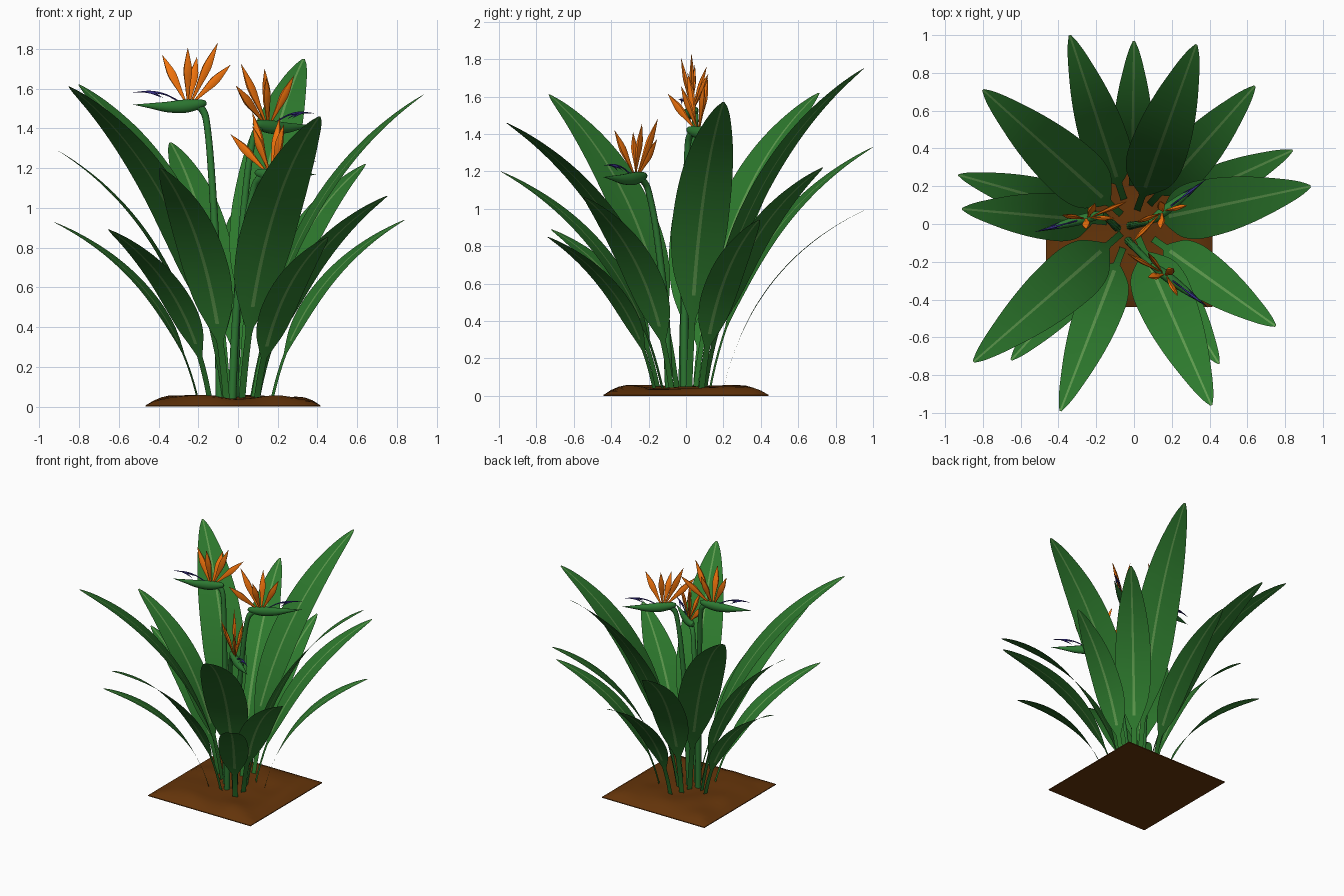
import bpy, bmesh, math
from mathutils import Vector, noise

if "Cube" in bpy.data.objects:
    bpy.data.objects.remove(bpy.data.objects["Cube"])


def material(name, rgb):
    m = bpy.data.materials.new(name)
    m.diffuse_color = (*rgb, 1)
    m.use_nodes = True
    m.node_tree.nodes["Principled BSDF"].inputs["Base Color"].default_value = m.diffuse_color
    return m


LEAF = material("leaf_green", (0.026, 0.19, 0.026))
RIB = material("midrib_green", (0.11, 0.32, 0.075))
STEM = material("stem_green", (0.026, 0.19, 0.032))
ORANGE = material("petal_orange", (0.97, 0.19, 0.004))
VIOLET = material("tongue_violet", (0.04, 0.03, 0.26))
SOIL = material("soil_brown", (0.13, 0.035, 0.003))
UP = Vector((0, 0, 1))


def finish(bm, name, mats, angle=50):
    bmesh.ops.recalc_face_normals(bm, faces=bm.faces)
    me = bpy.data.meshes.new(name)
    bm.to_mesh(me)
    bm.free()
    for m in mats:
        me.materials.append(m)
    ob = bpy.data.objects.new(name, me)
    bpy.context.collection.objects.link(ob)
    bpy.ops.object.select_all(action='DESELECT')
    ob.select_set(True)
    bpy.context.view_layer.objects.active = ob
    bpy.ops.object.shade_smooth_by_angle(angle=math.radians(angle))
    return ob


def smooth_path(keys, per=5):
    # Catmull-Rom through keys; each key is a position plus two radii
    out = []
    for i in range(len(keys) - 1):
        a, b = keys[max(i - 1, 0)], keys[i]
        c, d = keys[i + 1], keys[min(i + 2, len(keys) - 1)]
        for j in range(per):
            t = j / per
            out.append([0.5 * (2 * q + (r - p) * t + (2 * p - 5 * q + 4 * r - s) * t * t
                               + (3 * q - p - 3 * r + s) * t ** 3)
                        for p, q, r, s in zip(a, b, c, d)])
    return out + [list(keys[-1])]


def loft(bm, keys, side, n=10, per=5):
    # closed elliptical tube: key = (x, y, z, radius along side, radius across)
    path = smooth_path(keys, per)
    pts = [Vector(k[:3]) for k in path]
    rings = []
    for i, k in enumerate(path):
        tan = (pts[min(i + 1, len(pts) - 1)] - pts[max(i - 1, 0)]).normalized()
        nor = side.cross(tan).normalized()
        rs, rn = max(k[3], 0.0008), max(k[4], 0.0008)
        rings.append([bm.verts.new(pts[i] + side * rs * math.cos(a) + nor * rn * math.sin(a))
                      for a in (2 * math.pi * j / n for j in range(n))])
    for r, s in zip(rings, rings[1:]):
        for j in range(n):
            bm.faces.new((r[j], r[(j + 1) % n], s[(j + 1) % n], s[j]))
    bm.faces.new(rings[0])
    bm.faces.new(rings[-1])


# Soil slab with gently lumpy top
bm = bmesh.new()
bmesh.ops.create_grid(bm, x_segments=22, y_segments=22, size=0.44)
for v in bm.verts:
    edge = min(1, (0.44 - max(abs(v.co.x), abs(v.co.y))) / 0.14)
    lump = noise.noise(Vector((v.co.x * 5, v.co.y * 5, 0.3))) * 0.018
    v.co.z = 0.006 + edge * (2 - edge) * (0.042 + lump)
    v.co.x -= 0.025
rim = [e for e in bm.edges if e.is_boundary]
ext = bmesh.ops.extrude_edge_only(bm, edges=rim)["geom"]
for v in ext:
    if isinstance(v, bmesh.types.BMVert):
        v.co.z = 0
bmesh.ops.holes_fill(bm, edges=[e for e in bm.edges if e.is_boundary], sides=0)
finish(bm, "soil", [SOIL])

# Blade outline: position along the leaf, share of full width
OUTLINE = smooth_path([(0, 0), (0.15, 0), (0.23, 0.36), (0.32, 0.78), (0.42, 0.97), (0.52, 1),
                       (0.65, 0.93), (0.78, 0.74), (0.9, 0.45), (0.965, 0.23), (1, 0.04)], 4)


# Leaves: arching ribbons, nearly flat, with a pale midrib
def leaf(name, tip, base_r, width):
    tip = Vector(tip)
    centre = Vector((-0.01, 0, 0.035))
    out = Vector((tip.x - centre.x, tip.y, 0)).normalized()
    side = out.cross(UP)
    p0 = centre + out * base_r
    p1 = p0 + (tip - p0) * 0.2
    p1.z = p0.z + 0.7 * (tip.z - p0.z)
    bm = bmesh.new()
    rows = []
    for t, blade in OUTLINE:
        p = p0 * (1 - t) ** 2 + p1 * 2 * t * (1 - t) + tip * t * t
        tan = ((p1 - p0) * (1 - t) + (tip - p1) * t).normalized()
        nor = side.cross(tan)
        w = max(0.018 if t < 0.5 else 0.006, width / 2 * blade)
        rib = min(0.012 * (1 - 0.6 * t), w * 0.6)
        rows.append([bm.verts.new(p + side * x + nor * abs(x) * 0.03) for x in
                     (-w, -(w + rib) / 2, -rib, rib, (w + rib) / 2, w)])
    for i, (a, b) in enumerate(zip(rows, rows[1:])):
        for j in range(5):
            f = bm.faces.new((a[j], a[j + 1], b[j + 1], b[j]))
            f.material_index = int(j == 2 and i > 8)
    finish(bm, name, [LEAF, RIB])


TIERS = {
    "tall_leaf": (0.075, 0.305, [(0.33, 0.95, 1.75), (0.935, 0.20, 1.57), (0.41, -0.96, 1.46),
                                 (-0.85, -0.73, 1.61), (-0.80, 0.71, 1.62)]),
    "middle_leaf": (0.135, 0.25, [(-0.34, 1.0, 1.33), (0.64, 0.73, 1.22), (0.75, -0.54, 1.06),
                                  (-0.39, -0.99, 1.20), (-0.91, 0.08, 1.29)]),
    "low_leaf": (0.20, 0.21, [(0.0, 0.97, 1.0), (0.84, 0.39, 0.94), (0.45, -0.74, 0.85),
                              (-0.65, -0.72, 0.89), (-0.93, 0.26, 0.93)]),
}
for tier, (base_r, width, tips) in TIERS.items():
    for i, tip in enumerate(tips):
        leaf(f"{tier}_{i + 1}", tip, base_r, width)


# Flowers: stem, beak, fan of petals and pointed tongue
def flower(i, base, head, azimuth):
    a = math.radians(azimuth)
    d = Vector((math.cos(a), math.sin(a), 0))
    side = d.cross(UP)
    base, head = Vector(base), Vector(head)

    def key(f, z, rs, rn, s=0.0):
        return (*(head + d * f + UP * z + side * s), rs, rn)

    def on_stem(t, bend, r):
        p = base.lerp(head - d * 0.015, bend)
        p.z = base.z + (head.z - base.z) * t
        return (*p, r, r)

    bm = bmesh.new()
    loft(bm, [on_stem(0, 0, 0.022), on_stem(0.4, 0.18, 0.02), on_stem(0.75, 0.55, 0.018),
              on_stem(0.93, 0.87, 0.017), key(0.0, -0.025, 0.018, 0.019),
              key(0.04, -0.005, 0.016, 0.018)], side)
    finish(bm, f"flower_stem_{i}", [STEM])

    bm = bmesh.new()
    loft(bm, [key(-0.02, 0.01, 0.008, 0.01), key(0.01, 0.004, 0.021, 0.024),
              key(0.09, -0.008, 0.027, 0.035), key(0.18, -0.012, 0.022, 0.028),
              key(0.27, -0.006, 0.011, 0.014), key(0.36, 0.0, 0, 0)], side)
    finish(bm, f"flower_beak_{i}", [STEM])

    bm = bmesh.new()
    fan = [(0.195, 0.25, 0.05), (0.09, 0.285, -0.055), (0.01, 0.24, 0.065),
           (-0.07, 0.31, -0.04), (-0.155, 0.20, 0.03)]
    for k, (f, z, s) in enumerate(fan):
        f0 = 0.085 - 0.009 * k
        loft(bm, [key(f0 + (f - f0) * t, 0.01 + (z - 0.01) * t, r * 0.55, r, s * t)
                  for t, r in ((0, 0.004), (0.3, 0.014), (0.58, 0.024), (0.82, 0.013), (1, 0))],
             side, n=6, per=3)
    finish(bm, f"petals_{i}", [ORANGE])

    bm = bmesh.new()
    loft(bm, [key(0.11, 0.01, 0.004, 0.004), key(0.19, 0.05, 0.004, 0.004),
              key(0.27, 0.064, 0.006, 0.006), key(0.36, 0.062, 0, 0)], side, n=8)
    for m in (-1, 1):
        loft(bm, [key(0.29, 0.063, 0.003, 0.004), key(0.25, 0.055, 0.004, 0.005, m * 0.009),
                  key(0.21, 0.035, 0, 0, m * 0.018)], side, n=6)
    finish(bm, f"tongue_{i}", [VIOLET])


flower(1, (-0.09, -0.02, 0.03), (-0.18, 0.05, 1.52), 195)
flower(2, (-0.02, -0.01, 0.03), (0.095, 0.02, 1.415), 37)
flower(3, (-0.03, -0.09, 0.03), (0.105, -0.225, 1.17), -37)
